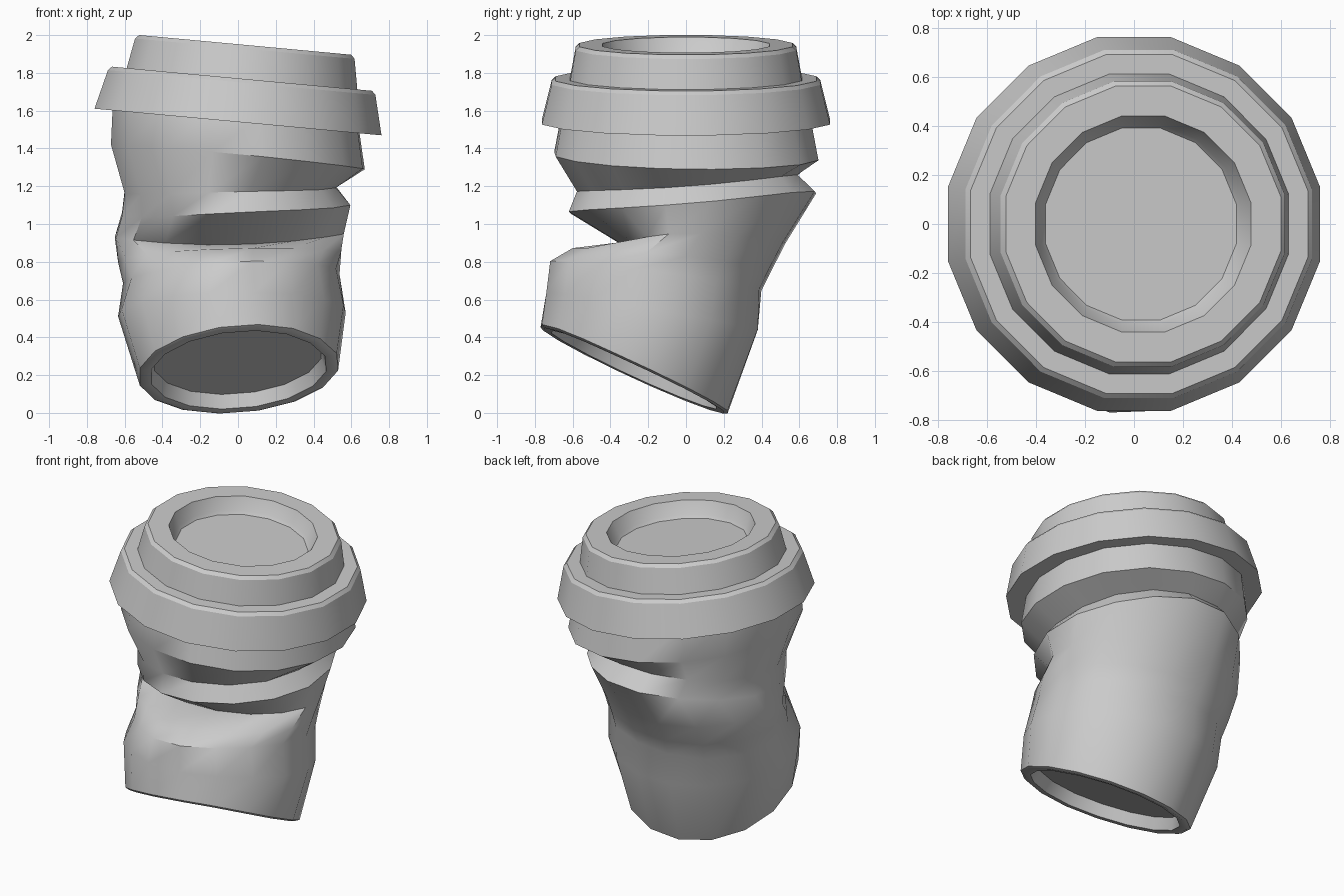
import bpy, bmesh, math
from mathutils import Vector, Matrix

if "Cube" in bpy.data.objects:
    bpy.data.objects.remove(bpy.data.objects["Cube"])

SIDES = 16
ANGLES = [2 * math.pi * (i + 0.5) / SIDES for i in range(SIDES)]
GROW = 1 / math.cos(math.pi / SIDES)   # measured across flats


def loft(name, rings, smooth):
    """Skin a stack of rings into one closed mesh object."""
    bm = bmesh.new()
    loops = [[bm.verts.new(p) for p in ring] for ring in rings]
    for a, b in zip(loops, loops[1:]):
        for i in range(SIDES):
            j = (i + 1) % SIDES
            bm.faces.new((a[i], a[j], b[j], b[i]))
    bm.faces.new(loops[0][::-1])
    bm.faces.new(loops[-1])
    bmesh.ops.recalc_face_normals(bm, faces=bm.faces)
    mesh = bpy.data.meshes.new(name)
    bm.to_mesh(mesh)
    bm.free()
    obj = bpy.data.objects.new(name, mesh)
    bpy.context.collection.objects.link(obj)
    bpy.ops.object.select_all(action='DESELECT')
    obj.select_set(True)
    bpy.context.view_layer.objects.active = obj
    bpy.ops.object.shade_smooth_by_angle(angle=math.radians(smooth))
    return obj


def bent_ring(mid, front, back, left, right, dents):
    """Warped oval: side y, front/back (y, z), left/right (x, z), then push
    on the diagonals back right, back left, front left, front right."""
    (yf, zf), (yb, zb), (xl, zl), (xr, zr) = front, back, left, right
    ring = []
    for a in ANGLES:
        c, s = math.cos(a), math.sin(a)
        z = ((zf + zb) / 2 * s * s + (zl + zr) / 2 * c * c
             + (zb - zf) / 2 * s + (zr - zl) / 2 * c)
        reach = yb - mid if s > 0 else mid - yf
        push = dents[int(a // (math.pi / 2))] * abs(math.sin(2 * a))
        ring.append(Vector(((xl + xr) / 2 + (xr - xl) / 2 * c * GROW + push * c,
                            mid + reach * s * GROW + push * s, z)))
    return ring


# Crumpled cup wall, bottom to top
wall = [bent_ring(*r) for r in (
    (-.275, (-.77, .465), (.22, .0), (-.52, .19), (.53, .27), (0, 0, 0, -.02)),
    (-.19, (-.75, .64), (.38, .44), (-.635, .53), (.57, .55), (0, 0, -.05, -.03)),
    (-.16, (-.73, .80), (.38, .65), (-.59, .70), (.53, .75), (.02, .05, -.07, -.03)),
    (-.11, (-.60, .87), (.44, .76), (-.62, .81), (.545, .84), (0, .04, -.06, 0)),
    (-.03, (-.34, .89), (.52, .90), (-.645, .93), (.56, .95), (-.02, .02, 0, 0)),
    (.02, (-.62, 1.06), (.70, 1.17), (-.625, 1.05), (.595, 1.11), (-.05, -.03, -.03, 0)),
    (.01, (-.57, 1.17), (.59, 1.26), (-.60, 1.17), (.51, 1.20), (0, 0, 0, .02)),
    (.0, (-.69, 1.37), (.69, 1.35), (-.665, 1.42), (.66, 1.29), (.03, 0, .02, 0)),
    (.0, (-.65, 1.58), (.65, 1.58), (-.655, 1.64), (.63, 1.52), (.02, 0, .02, 0)),
)]

# Recessed base following the tilt of the lowest ring
center = sum(wall[0], Vector()) / SIDES
axis = (wall[0][4] - wall[0][0]).cross(wall[0][8] - wall[0][4]).normalized()
if axis.z < 0:
    axis = -axis
base = [[center + (p - center) * s + axis * h for p in wall[0]]
        for s, h in ((.84, .07), (.88, -.005), (.96, -.01))]
loft("cup", base + wall, 40)

# Tilted lid: (radius, height) profile from recess floor out to the brim underside
profile = ((.40, .31), (.415, .33), (.45, .41), (.575, .41), (.595, .39), (.625, .23),
           (.705, .23), (.725, .21), (.778, 0), (.62, 0))
tilt = Matrix.Translation((0, 0, 1.54)) @ Matrix.Rotation(math.radians(5.3), 4, 'Y')
loft("lid", [[tilt @ Vector((r * math.cos(a), r * math.sin(a), h)) for a in ANGLES]
             for r, h in profile], 28)
